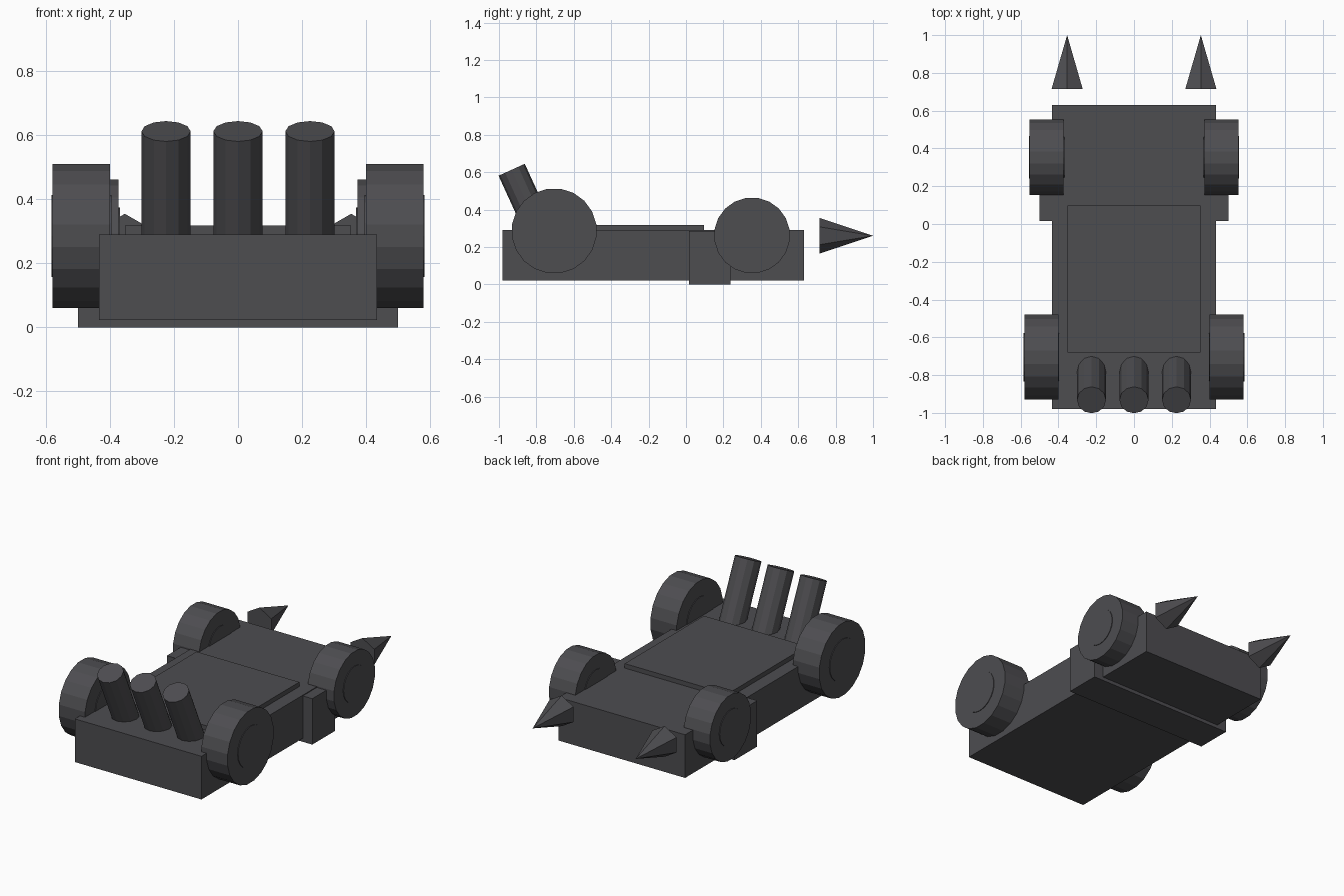
import bpy, math
from mathutils import Vector

if "Cube" in bpy.data.objects:
    bpy.data.objects.remove(bpy.data.objects["Cube"])

mat = bpy.data.materials.new("dark grey")
mat.diffuse_color = (0.075, 0.074, 0.081, 1)
mat.use_nodes = True
mat.node_tree.nodes["Principled BSDF"].inputs["Base Color"].default_value = mat.diffuse_color


def finish(name):
    ob = bpy.context.object
    ob.name = name
    ob.data.materials.append(mat)
    return ob


def box(name, lo, hi):
    lo, hi = Vector(lo), Vector(hi)
    bpy.ops.mesh.primitive_cube_add(size=1, location=(lo + hi) / 2)
    ob = finish(name)
    ob.scale = hi - lo
    return ob


def cylinder(name, a, b, r, sides, r2=None, spin=0.0):
    """Cylinder (or cone when r2 is given) running from point a to point b."""
    a, b = Vector(a), Vector(b)
    bpy.ops.mesh.primitive_cone_add(vertices=sides, radius1=r, radius2=r if r2 is None else r2,
                                    depth=(b - a).length, location=(a + b) / 2)
    ob = finish(name)
    # local y stays in the y-z plane so a vertex points along it
    z = (b - a).normalized()
    ob.rotation_mode = 'QUATERNION'
    ob.rotation_quaternion = z.to_track_quat('Z', 'Y')
    if spin:
        for v in ob.data.vertices:
            x, y = v.co.x, v.co.y
            c, s = math.cos(spin), math.sin(spin)
            v.co.x, v.co.y = x * c - y * s, x * s + y * c
    return ob


# chassis, cross beam and deck plate
box("body", (-0.435, -0.98, 0.022), (0.435, 0.63, 0.29))
box("cross_beam", (-0.5, 0.015, 0.0), (0.5, 0.238, 0.285))
box("deck_plate", (-0.353, -0.68, 0.25), (0.353, 0.097, 0.318))

# exhaust pipes leaning forward
tilt = math.radians(24.5)
axis = Vector((0, -math.sin(tilt), math.cos(tilt)))
for i in (-1, 0, 1):
    top = Vector((0.225 * i, -0.932, 0.613))
    cylinder(f"exhaust_pipe_{i + 2}", top - axis * 0.44, top, 0.077, 12)

for s, side in ((1, "right"), (-1, "left")):
    # tyres with slightly proud hubs
    for pos, y, z, r, x0, x1, hub in (("front", -0.705, 0.286, 0.228, 0.400, 0.580, 0.128),
                                      ("rear", 0.353, 0.262, 0.203, 0.373, 0.553, 0.112)):
        cylinder(f"{pos}_{side}_tyre", (s * x0, y, z), (s * x1, y, z), r, 20, spin=math.pi / 20)
        cylinder(f"{pos}_{side}_hub", (s * (x0 - 0.004), y, z), (s * (x1 + 0.004), y, z), hub, 20)
    # hexagonal spike at the back
    cylinder(f"{side}_spike", (s * 0.354, 0.715, 0.26), (s * 0.354, 1.0, 0.26), 0.095, 6, r2=0)
